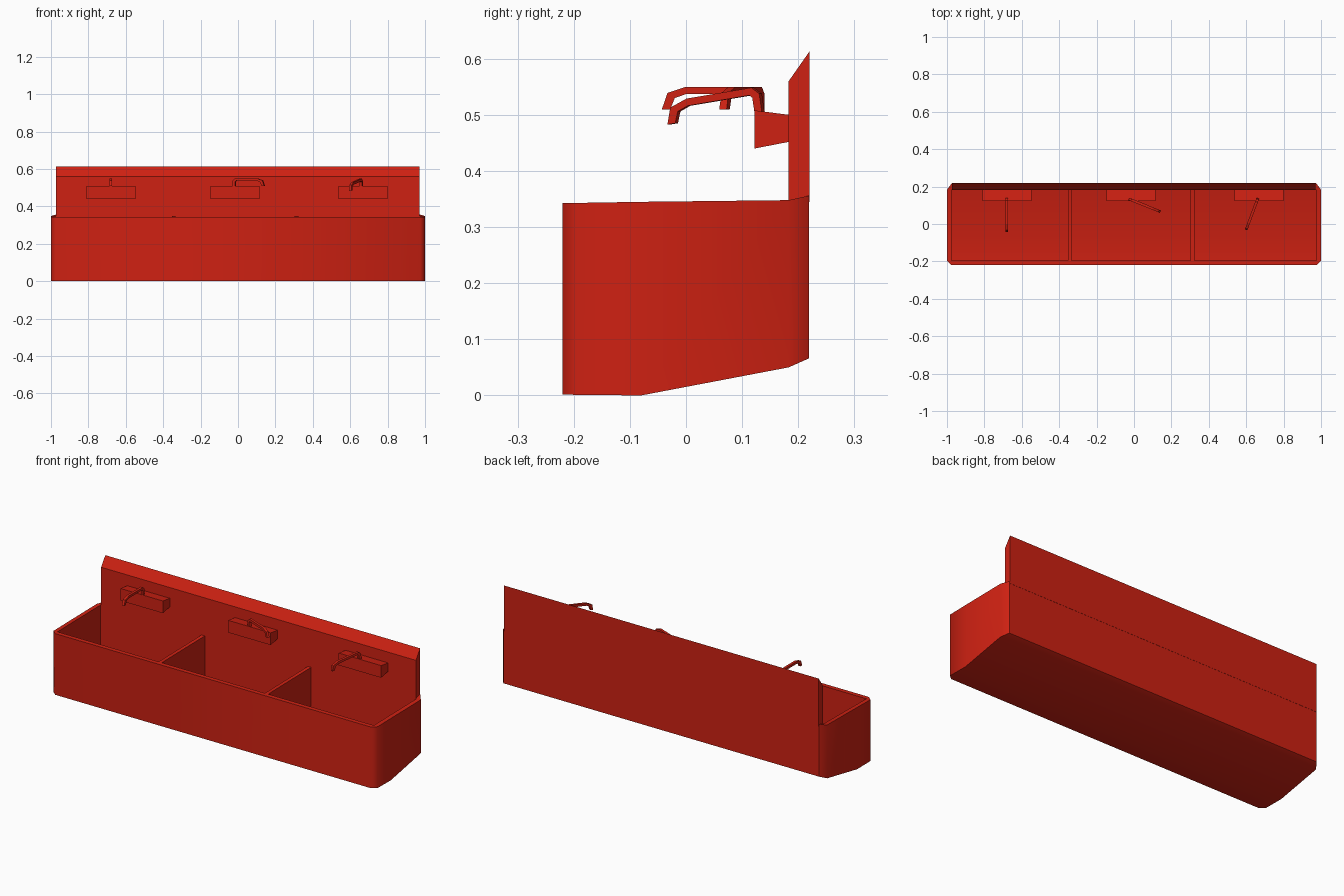
import bpy, bmesh, math
from mathutils import Matrix

if "Cube" in bpy.data.objects:
    bpy.data.objects.remove(bpy.data.objects["Cube"])

red = bpy.data.materials.new("red_enamel")
red.diffuse_color = (0.62, 0.015, 0.006, 1)
red.use_nodes = True
red.node_tree.nodes["Principled BSDF"].inputs["Base Color"].default_value = red.diffuse_color


def finish(name, bm):
    bmesh.ops.recalc_face_normals(bm, faces=bm.faces[:])
    mesh = bpy.data.meshes.new(name)
    bm.to_mesh(mesh)
    bm.free()
    obj = bpy.data.objects.new(name, mesh)
    bpy.context.collection.objects.link(obj)
    mesh.materials.append(red)
    return obj


def prism(name, profile, x0, x1):
    """Extrude a (y, z) outline along x."""
    bm = bmesh.new()
    a = [bm.verts.new((x0, y, z)) for y, z in profile]
    b = [bm.verts.new((x1, y, z)) for y, z in profile]
    bm.faces.new(a)
    bm.faces.new(b[::-1])
    for i in range(len(a)):
        j = (i + 1) % len(a)
        bm.faces.new((a[i], a[j], b[j], b[i]))
    return finish(name, bm)


# Trough: loft of rectangular sections (y, half width, bottom z, top z)
sections = [(-0.22, 0.975, 0.002, 0.343), (-0.197, 1.0, 0.001, 0.343),
            (-0.08, 1.0, 0.0, 0.345), (0.183, 1.0, 0.05, 0.348),
            (0.219, 0.973, 0.066, 0.356)]
bm = bmesh.new()
rings = [[bm.verts.new(p) for p in ((-w, y, lo), (w, y, lo), (w, y, hi), (-w, y, hi))]
         for y, w, lo, hi in sections]
for r, s in zip(rings, rings[1:]):
    for i in range(4):
        j = (i + 1) % 4
        bm.faces.new((r[i], r[j], s[j], s[i]))
bm.faces.new(rings[0])
bm.faces.new(rings[-1][::-1])
trough = finish("trough", bm)

# Three basins hollowed out, leaving the two dividers
basin = [(-0.195, 0.5), (-0.195, 0.022), (-0.08, 0.02), (0.183, 0.07), (0.183, 0.5)]
for x0, x1 in ((-0.977, -0.353), (-0.333, 0.303), (0.323, 0.975)):
    cutter = prism("basin_cutter", basin, x0, x1)
    mod = trough.modifiers.new("basin", 'BOOLEAN')
    mod.operation = 'DIFFERENCE'
    mod.solver = 'EXACT'
    mod.object = cutter
    bpy.context.view_layer.objects.active = trough
    bpy.ops.object.modifier_apply(modifier=mod.name)
    bpy.data.objects.remove(cutter)

bpy.ops.object.select_all(action='DESELECT')
trough.select_set(True)
bpy.context.view_layer.objects.active = trough
bpy.ops.object.shade_smooth_by_angle(angle=math.radians(52))

# Backsplash with sloped top edge
prism("backsplash", [(0.183, 0.345), (0.183, 0.56), (0.22, 0.613), (0.22, 0.345)],
      -0.973, 0.97)

# Tap housings and spouts: housing centre x, spout x, turn, tilt
box = [(0.122, 0.44), (0.122, 0.508), (0.184, 0.50), (0.184, 0.452)]
spout = [(0.007, -0.01), (0.007, 0.032), (-0.006, 0.045), (-0.131, 0.045),
         (-0.164, 0.034), (-0.174, 0.005), (-0.159, 0.005), (-0.151, 0.025),
         (-0.131, 0.032), (-0.012, 0.032), (-0.007, 0.027), (-0.007, -0.01)]
for side, bx, sx, turn, tilt in (("left", -0.68, -0.68, 0, 0),
                                 ("middle", -0.015, -0.02, 68, 0),
                                 ("right", 0.667, 0.66, -20.5, 9)):
    prism(side + "_tap_housing", box, bx - 0.131, bx + 0.131)
    s = prism(side + "_tap_spout", spout, -0.007, 0.007)
    s.matrix_world = (Matrix.Translation((sx, 0.131, 0.505))
                      @ Matrix.Rotation(math.radians(turn), 4, 'Z')
                      @ Matrix.Rotation(math.radians(tilt), 4, 'X'))
